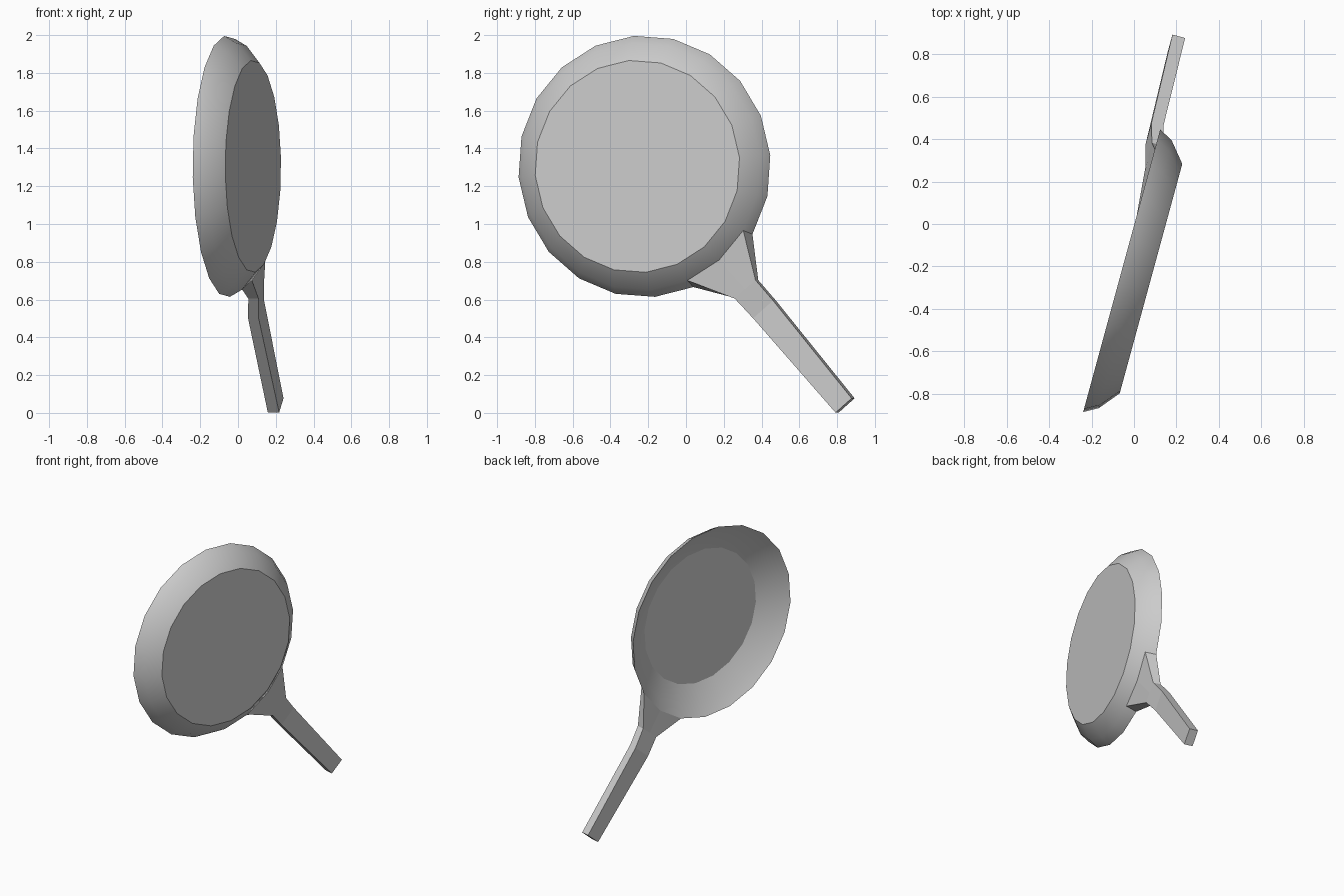
import bpy, bmesh, math
from mathutils import Matrix, Vector

cube = bpy.data.objects.get("Cube")
if cube:
    bpy.data.objects.remove(cube, do_unlink=True)

SIDES = 20
STEP = 2 * math.pi / SIDES
YAW = math.radians(-15.25)          # turn of the whole pan about z
TILT = math.radians(-49.2)          # direction of the handle in the pan's plane
RIM_CENTRE = Vector((-0.058, -0.22, 1.305))

# Local frame: x along the handle, y across it, z towards the pan's underside
across = Vector((-math.sin(YAW), math.cos(YAW), 0))
up = Vector((0, 0, 1))
x_dir = math.cos(TILT) * across + math.sin(TILT) * up
y_dir = -math.sin(TILT) * across + math.cos(TILT) * up
z_dir = across.cross(up)
FRAME = Matrix.Translation(RIM_CENTRE) @ Matrix((x_dir, y_dir, z_dir)).transposed().to_4x4()

grey = bpy.data.materials.new("metal_grey")
grey.use_nodes = True
colour = (0.6, 0.6, 0.6, 1)
grey.diffuse_color = colour
grey.node_tree.nodes["Principled BSDF"].inputs["Base Color"].default_value = colour


def bridge(bm, a, b, closed):
    """Join two rows of vertices with quads."""
    n = len(a)
    for i in range(n if closed else n - 1):
        j = (i + 1) % n
        bm.faces.new((a[i], a[j], b[j], b[i]))


def finish(bm, name, smooth):
    bmesh.ops.recalc_face_normals(bm, faces=bm.faces)
    bm.transform(FRAME)
    mesh = bpy.data.meshes.new(name)
    bm.to_mesh(mesh)
    bm.free()
    mesh.materials.append(grey)
    obj = bpy.data.objects.new(name, mesh)
    bpy.context.collection.objects.link(obj)
    if smooth:
        bpy.ops.object.select_all(action='DESELECT')
        obj.select_set(True)
        bpy.context.view_layer.objects.active = obj
        bpy.ops.object.shade_smooth_by_angle(angle=math.radians(24))


# Pan body: outer base, bulge, rim, inner wall, inner floor (radius, depth)
profile = [(0.5625, 0.143), (0.655, 0.067), (0.693, 0.0), (0.62, 0.055), (0.49, 0.122)]
bm = bmesh.new()
rings = [[bm.verts.new((r * math.cos(i * STEP), r * math.sin(i * STEP), d))
          for i in range(SIDES)] for r, d in profile]
for a, b in zip(rings, rings[1:]):
    bridge(bm, a, b, True)
bm.faces.new(rings[0])
bm.faces.new(rings[-1])
finish(bm, "pan_body", True)

# Handle: flared root hugging the wall, neck, bend, grip end
# (reach, reach at centre line, half width, depth) for the upper and lower side
c, s = math.cos(STEP), math.sin(STEP)
sections = [
    ((0.693 * c, 0.693, 0.693 * s, 0.0), (0.655 * c, 0.655, 0.655 * s, 0.067)),
    ((0.86, 0.86, 0.075, -0.021), (0.86, 0.86, 0.075, 0.035)),
    ((1.0, 1.0, 0.072, -0.048), (1.0, 1.0, 0.072, 0.01)),
    ((1.672, 1.672, 0.058, -0.062), (1.672, 1.672, 0.058, 0.0)),
]
bm = bmesh.new()
loops = []
for top, bottom in sections:
    row = []
    for (r, mid, w, d), sign in ((top, 1), (bottom, -1)):
        row += [bm.verts.new(p) for p in ((r, -sign * w, d), (mid, 0, d), (r, sign * w, d))]
    loops.append(row)
for a, b in zip(loops, loops[1:]):
    bridge(bm, a, b, True)
bm.faces.new(loops[-1])
finish(bm, "handle", False)
